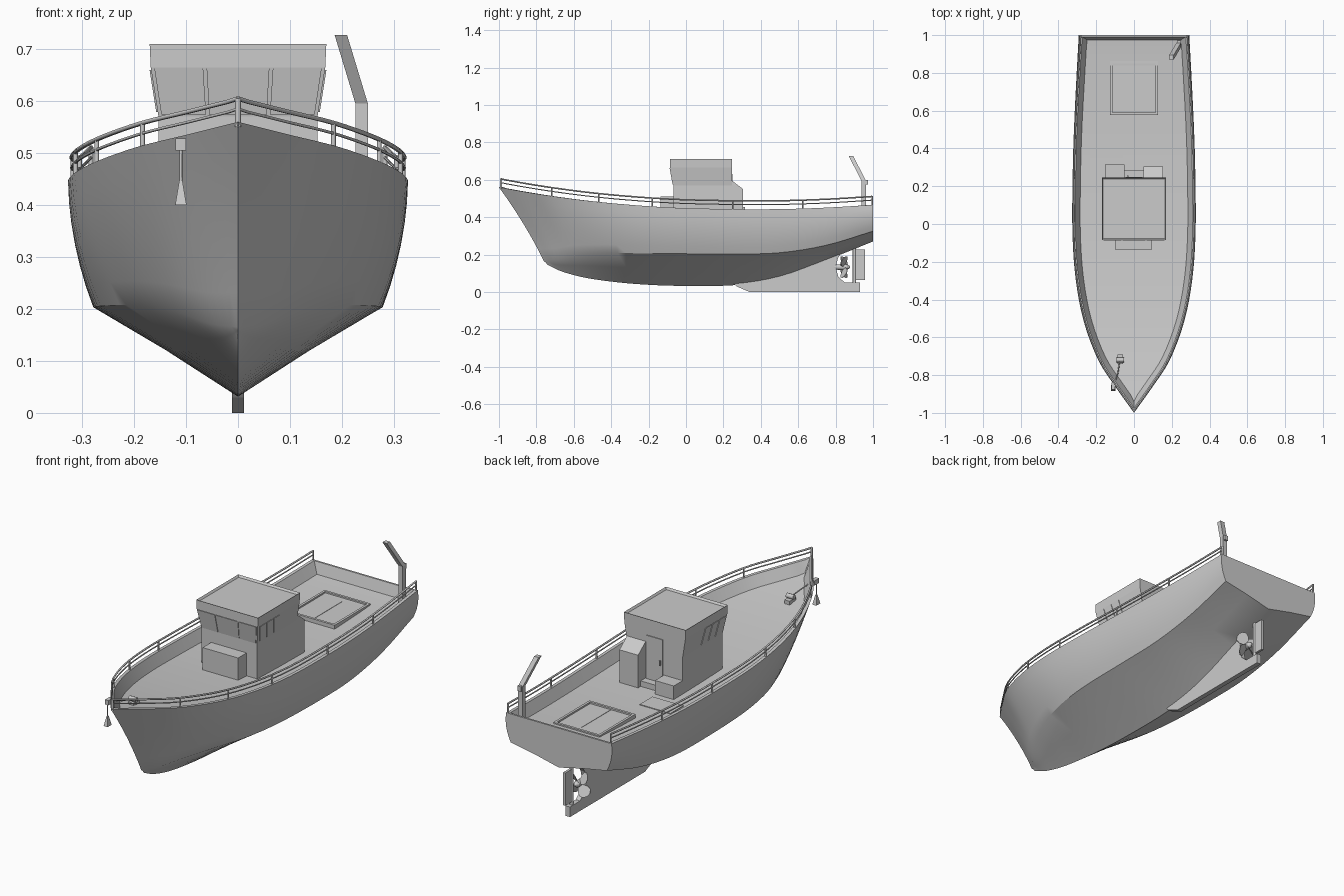
import bpy, bmesh, math
from mathutils import Vector

if "Cube" in bpy.data.objects:
    bpy.data.objects.remove(bpy.data.objects["Cube"])


def finish(name, bm, smooth=False):
    bmesh.ops.remove_doubles(bm, verts=bm.verts, dist=1e-5)
    bmesh.ops.recalc_face_normals(bm, faces=bm.faces)
    me = bpy.data.meshes.new(name)
    bm.to_mesh(me)
    bm.free()
    ob = bpy.data.objects.new(name, me)
    bpy.context.collection.objects.link(ob)
    if smooth:
        bpy.ops.object.select_all(action='DESELECT')
        ob.select_set(True)
        bpy.context.view_layer.objects.active = ob
        bpy.ops.object.shade_smooth_by_angle(angle=math.radians(30))
    return ob


def loft(name, rings, smooth=False):
    """Skin closed rings of points and cap both ends."""
    bm = bmesh.new()
    vs = [[bm.verts.new(p) for p in r] for r in rings]
    n = len(vs[0])
    for a, b in zip(vs, vs[1:]):
        for i in range(n):
            j = (i + 1) % n
            bm.faces.new((a[i], a[j], b[j], b[i]))
    bm.faces.new(vs[0])
    bm.faces.new(vs[-1])
    return finish(name, bm, smooth)


def rect(x0, x1, y0, y1, z):
    return [(x0, y0, z), (x1, y0, z), (x1, y1, z), (x0, y1, z)]


def box(name, x0, x1, y0, y1, z0, z1):
    return loft(name, [rect(x0, x1, y0, y1, z0), rect(x0, x1, y0, y1, z1)])


def side_plate(name, outline, x0, x1):
    """Extrude a (y, z) outline across x."""
    return loft(name, [[(x, y, z) for y, z in outline] for x in (x0, x1)])


def panel(name, corners, off):
    return loft(name, [corners, [Vector(c) + Vector(off) for c in corners]])


def tube(name, pts, r, res=1):
    cu = bpy.data.curves.new(name, 'CURVE')
    cu.dimensions = '3D'
    cu.bevel_depth = r
    cu.bevel_resolution = res
    cu.use_fill_caps = True
    sp = cu.splines.new('POLY')
    sp.points.add(len(pts) - 1)
    for p, co in zip(sp.points, pts):
        p.co = (*co, 1)
    ob = bpy.data.objects.new(name, cu)
    bpy.context.collection.objects.link(ob)
    return ob


# Hull stations: sheer x y z, chine x y z, keel y z
table = [
    (0, -1, .56, 0, -.76, .165, -.74, .145),
    (.10, -.86, .535, .055, -.69, .172, -.67, .112),
    (.19, -.72, .513, .12, -.59, .195, -.57, .083),
    (.265, -.52, .487, .185, -.45, .207, -.45, .062),
    (.308, -.30, .466, .24, -.27, .207, -.27, .043),
    (.326, -.05, .45, .27, -.05, .205, -.05, .033),
    (.325, .25, .443, .278, .25, .203, .25, .036),
    (.318, .5, .443, .277, .5, .21, .5, .078),
    (.305, .75, .451, .272, .75, .25, .75, .17),
    (.29, 1, .466, .265, 1, .325, 1, .27)]


def spline(rows, sub):
    rows = [Vector(r) for r in rows]
    rows = [2 * rows[0] - rows[1]] + rows + [2 * rows[-1] - rows[-2]]
    out = []
    for a, b, c, d in zip(rows, rows[1:], rows[2:], rows[3:]):
        for k in range(sub):
            t = k / sub
            out.append(.5 * (2 * b + (c - a) * t + (2 * a - 5 * b + 4 * c - d) * t * t
                             + (3 * b - a - 3 * c + d) * t ** 3))
    return out + [rows[-2]]


stations = spline(table, 4)
sheer = [Vector(s[:3]) for s in stations]
LAST = len(sheer) - 1


def inset(i, d, dz):
    """Sheer point moved inboard by d and up by dz."""
    p = sheer[i]
    if i == 0:
        return Vector((0, p.y + 1.5 * d, p.z + dz))
    t = sheer[min(i + 1, LAST)] - sheer[i - 1]
    n = Vector((-t.y, t.x, 0)).normalized()
    y = p.y + n.y * d if i < LAST else p.y - .6 * d
    return Vector((max(p.x + n.x * d, 0), y, p.z + dz))


# Hull with bulwark and deck: each station is one closed ring
bm = bmesh.new()
rings = []
for i, s in enumerate(stations):
    sh, ch, ke = sheer[i], Vector(s[3:6]), Vector((0, s[6], s[7]))
    half = [inset(i, .042, -.055), inset(i, .016, 0)]
    for k in range(6):
        t = k / 6
        p = sh.lerp(ch, t)
        p.x += .012 * 4 * t * (1 - t) * min(1, i / 16)
        if i < 12:
            p.y += .012 * 4 * t * (1 - t) * (1 - i / 12)
        half.append(p)
    half += [ch, ch.lerp(ke, .5) + Vector((0, 0, .003)), ke]
    ring = half + [Vector((-p.x, p.y, p.z)) for p in reversed(half[:-1])]
    rings.append([bm.verts.new(p) for p in ring])
n = len(rings[0])
for a, b in zip(rings, rings[1:]):
    for i in range(n):
        j = (i + 1) % n
        bm.faces.new((a[i], a[j], b[j], b[i]))
e = rings[-1]
bm.faces.new(e[2:n - 2])
bm.faces.new((e[1], e[2], e[n - 3], e[n - 2]))
bm.faces.new((e[0], e[1], e[n - 2], e[n - 1]))
bmesh.ops.dissolve_degenerate(bm, dist=1e-5, edges=bm.edges)
finish("hull", bm, True)

# Railings
for side, tag in ((1, "right"), (-1, "left")):
    for h, r in ((.025, .003), (.045, .0045)):
        pts = [inset(i, .007, h) for i in range(LAST + 1)]
        tube(f"rail_{tag}", [(side * p.x, p.y, p.z) for p in pts], r)
    for y in (-.72, -.45, -.17, .25, .62, .99):
        i = min(range(LAST + 1), key=lambda k: abs(sheer[k].y - y))
        p = inset(i, .007, 0)
        tube(f"rail_post_{tag}", [(side * p.x, p.y, p.z - .005), (side * p.x, p.y, p.z + .046)], .0045)
tube("bow_post", [(0, -.988, .55), (0, -.988, .605)], .006)

# Wheelhouse with recessed roof
cabin = loft("wheelhouse", [rect(-w, w, y, .245, z) for w, y, z in (
    (.153, -.068, .375), (.153, -.068, .57), (.168, -.085, .665), (.17, -.085, .71))])
bm = bmesh.new()
bm.from_mesh(cabin.data)
top = max(bm.faces, key=lambda f: f.calc_center_median().z)
bmesh.ops.inset_region(bm, faces=[top], thickness=.01)
bmesh.ops.translate(bm, verts=top.verts, vec=(0, 0, -.01))
bm.to_mesh(cabin.data)
bm.free()


def front(u, t):
    return (u * (.153 + .015 * t), -.068 - .017 * t, .57 + .095 * t)


for u0, u1 in ((-.96, -.4), (-.36, .36), (.4, .96)):
    panel("front_window", [front(u0, .04), front(u1, .04), front(u1, .98), front(u0, .98)], (0, -.003, 0))
for s in (1, -1):
    for y in (-.05, .005, .06):
        c = [(s * (.153 + .015 * t), y + dy - .02 * t, .57 + .095 * t)
             for dy, t in ((0, .1), (.045, .1), (.045, .95), (0, .95))]
        panel("side_window", c, (s * .003, 0, 0))

# Wheelhouse fittings: front trunk, door, lockers, step
box("front_trunk", -.1, .095, -.135, -.06, .38, .51)
box("door", -.045, .045, .24, .249, .40, .63)
box("door_handle", -.036, -.03, .248, .256, .5, .525)
side_plate("tall_locker", [(.24, .38), (.305, .38), (.305, .55), (.24, .6)], .05, .153)
box("low_locker", -.153, -.05, .24, .315, .38, .455)
box("door_step", -.05, .05, .24, .285, .38, .415)

# Deck hatches
box("deck_hatch", -.23, -.06, .35, .45, .38, .391)
box("hold_cover_left", -.115, -.001, .59, .85, .38, .401)
box("hold_cover_right", .001, .115, .59, .85, .38, .401)
for x in (-.127, .115):
    box("hold_frame_side", x, x + .012, .578, .862, .38, .409)
for y in (.578, .85):
    box("hold_frame_end", -.127, .127, y, y + .012, .38, .409)

# Stern davit
loft("davit", [rect(x - .012, x + .012, y - .012, y + .012, z) for x, y, z in (
    (.238, .95, .39), (.238, .95, .595), (.198, .882, .727))])
box("davit_block", .228, .248, .955, .972, .575, .6)

# Anchor, chain and windlass
box("anchor_roller", -.12, -.1, -.875, -.84, .505, .528)
tube("anchor_shank", [(-.11, -.868, .51), (-.11, -.868, .44)], .003)
loft("anchor_fluke", [rect(-.11 - w, -.11 + w, -.868 - d, -.868 + d, z)
                      for w, d, z in ((.011, .016, .4), (.003, .004, .447))])
tube("anchor_chain", [(-.105, -.85, .52), (-.085, -.79, .50), (-.075, -.72, .485)], .003)
box("windlass_base", -.088, -.058, -.74, -.69, .445, .475)
tube("windlass_drum", [(-.092, -.72, .485), (-.052, -.72, .485)], .012, 2)

# Skeg with propeller opening
side_plate("skeg", [(.25, .05), (.27, .03), (.34, 0), (.93, 0), (.93, .05), (.85, .05), (.815, .08),
                    (.8, .133), (.812, .18), (.835, .215), (.89, .232), (.89, .25), (.7, .17), (.5, .1)],
           -.012, .012)

# Rudder
tube("rudder_stock", [(0, .9, .04), (0, .9, .26)], .009, 2)
side_plate("rudder", [(.9, .065), (.957, .065), (.957, .228), (.9, .228)], -.006, .006)

# Propeller
PY, PZ = .845, .133
loft("propeller_hub", [[(r * math.cos(a), y, PZ + r * math.sin(a))
                        for a in (k * math.pi / 6 for k in range(12))]
                       for y, r in ((.785, .012), (.83, .016), (.86, .016), (.878, .004))], True)
blade = [(.01, -.009), (.035, -.027), (.055, -.029), (.068, -.016),
         (.072, 0), (.068, .016), (.055, .029), (.035, .027), (.01, .009)]
for k in range(4):
    a = math.radians(45 + 90 * k)
    rad = Vector((math.cos(a), 0, math.sin(a)))
    tan = Vector((-math.sin(a), 0, math.cos(a))) * .8 + Vector((0, .6, 0))
    loft("propeller_blade", [[Vector((0, PY + o, PZ)) + rad * r + tan * w for r, w in blade]
                             for o in (-.002, .002)])
